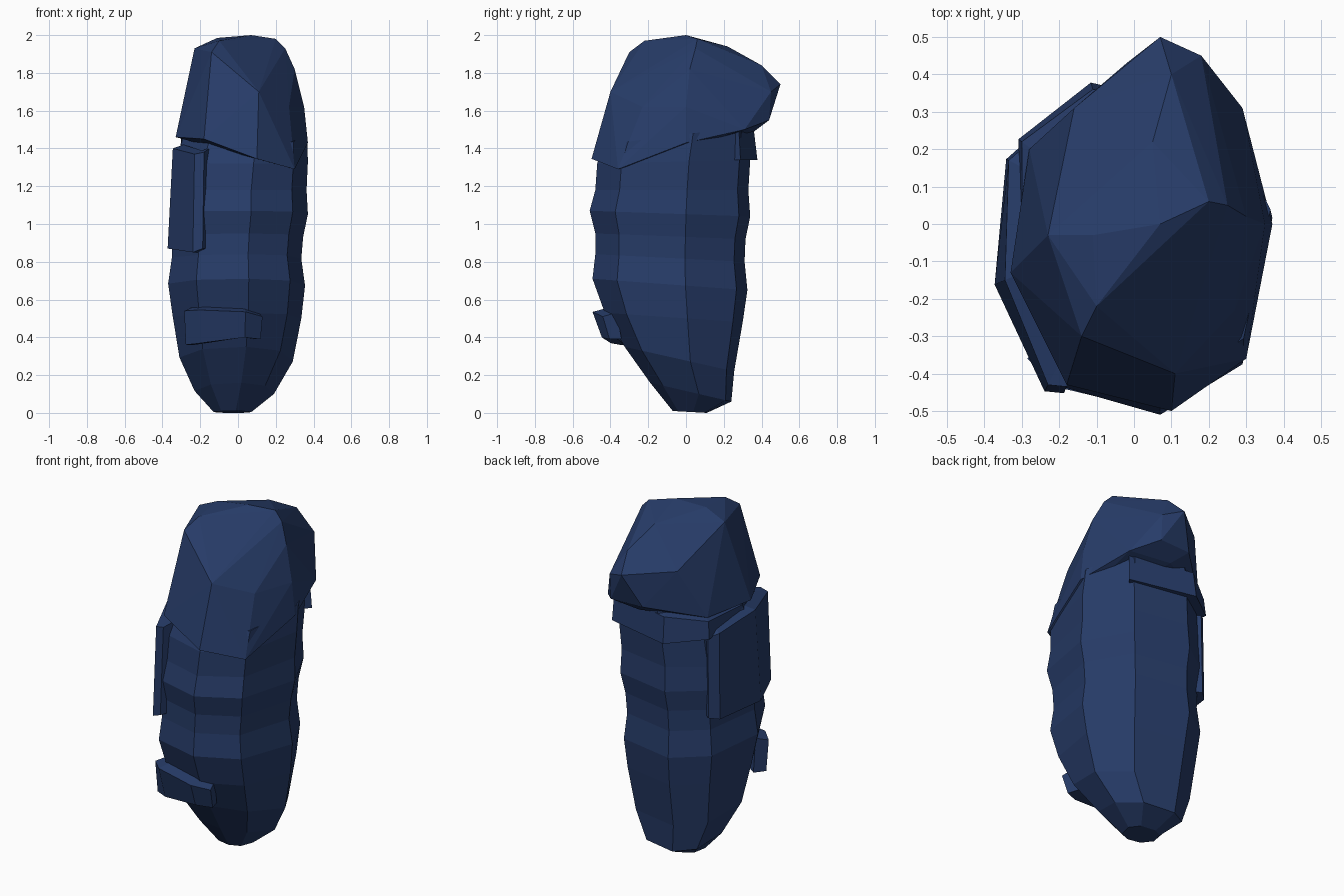
import bpy, bmesh

mat = bpy.data.materials.new("navy_cloth")
mat.diffuse_color = (0.02, 0.045, 0.14, 1)


def finish(name, bm):
    bmesh.ops.recalc_face_normals(bm, faces=bm.faces[:])
    mesh = bpy.data.meshes.new(name)
    bm.to_mesh(mesh)
    bm.free()
    mesh.materials.append(mat)
    obj = bpy.data.objects.new(name, mesh)
    bpy.context.collection.objects.link(obj)
    return obj


def loft(name, rings):
    bm = bmesh.new()
    vs = [[bm.verts.new(p) for p in ring] for ring in rings]
    n = len(vs[0])
    for a, b in zip(vs, vs[1:]):
        for i in range(n):
            j = (i + 1) % n
            bm.faces.new((a[i], a[j], b[j], b[i]))
    bm.faces.new(vs[0])
    bm.faces.new(vs[-1])
    return finish(name, bm)


def hull(name, points):
    bm = bmesh.new()
    for p in points:
        bm.verts.new(p)
    res = bmesh.ops.convex_hull(bm, input=bm.verts[:])
    loose = [v for v in bm.verts if not v.link_faces]
    bmesh.ops.delete(bm, geom=loose, context='VERTS')
    return finish(name, bm)


def band(name, path, inset):
    """Strip wrapped on the body: path of (x, y, z_low, z_high, taper at low edge)."""
    rings = []
    for x, y, lo, hi, taper in path:
        k, t = 1 - inset, taper
        rings.append([(x, y, hi), (x * t, y * t, lo),
                      (x * t * k, y * t * k, lo), (x * k, y * k, hi + 0.02)])
    return loft(name, rings)


# Body: irregular octagon stacked in rippled rings, tilted near the bottom
section = [(.07, -.51), (.29, -.375), (.37, .0), (.23, .28),
           (-.1, .34), (-.29, .2), (-.36, -.14), (-.21, -.43)]
# x_min, x_max, y_min, y_max, z at front, z at back
levels = [
    (-.13, .07, -.07, .11, .01, .00),
    (-.23, .19, -.19, .24, .16, .06),
    (-.31, .29, -.325, .255, .35, .22),
    (-.345, .335, -.43, .30, .53, .48),
    (-.37, .355, -.495, .325, .71, .65),
    (-.35, .335, -.48, .31, .84, .80),
    (-.35, .345, -.48, .315, .95, .92),
    (-.36, .37, -.51, .34, 1.07, 1.04),
    (-.35, .363, -.48, .33, 1.18, 1.18),
    (-.33, .37, -.47, .34, 1.32, 1.34),
    (-.29, .365, -.43, .35, 1.42, 1.52),
]
rings = []
for x0, x1, y0, y1, zf, zb in levels:
    ring = []
    for x, y in section:
        u, v = (x + .36) / .73, (y + .51) / .85
        ring.append((x0 + u * (x1 - x0), y0 + v * (y1 - y0), zf + v * (zb - zf)))
    rings.append(ring)
loft("body", rings)

# Hood: faceted cap with an overhanging rim and a bulge at the back
hull("hood", [
    (-.33, -.13, 1.46), (-.18, -.43, 1.45), (.10, -.50, 1.345), (.30, -.36, 1.29),
    (.37, 0, 1.43), (.29, .31, 1.50), (.05, .36, 1.49), (-.28, .2, 1.47),
    (.18, .44, 1.55), (-.02, .43, 1.55),
    (.07, .50, 1.74), (.18, .45, 1.70), (-.16, .31, 1.75),
    (.35, 0, 1.62), (.27, -.23, 1.62), (.11, -.40, 1.70), (.30, .02, 1.82),
    (-.14, -.30, 1.91), (-.23, -.03, 1.93), (-.10, -.22, 1.97),
    (.25, .05, 1.93), (.20, .06, 1.98), (.07, 0, 2.0), (-.11, -.03, 1.985),
    (.05, .22, 1.94), (.10, .40, 1.84),
])

# Collar band below the hood at the back
band("collar", [
    (.27, .28, 1.34, 1.50, 1.03), (-.11, .36, 1.34, 1.49, 1.05),
    (-.30, .22, 1.36, 1.46, 1.03), (-.30, -.10, 1.38, 1.44, 1.0)], .25)

# Panel on the left side
band("side_panel", [
    (-.29, .21, .89, 1.36, 1.02), (-.335, .17, .88, 1.38, 1.02),
    (-.345, -.15, .87, 1.40, 1.08), (-.23, -.43, .85, 1.37, 1.04),
    (-.18, -.435, .87, 1.38, 1.04)], .16)

# Strap across the lower front
band("front_strap", [
    (-.285, -.36, .36, .54, .97), (-.21, -.435, .37, .545, .92),
    (.04, -.495, .40, .535, .90), (.13, -.44, .39, .51, .92)], .16)
